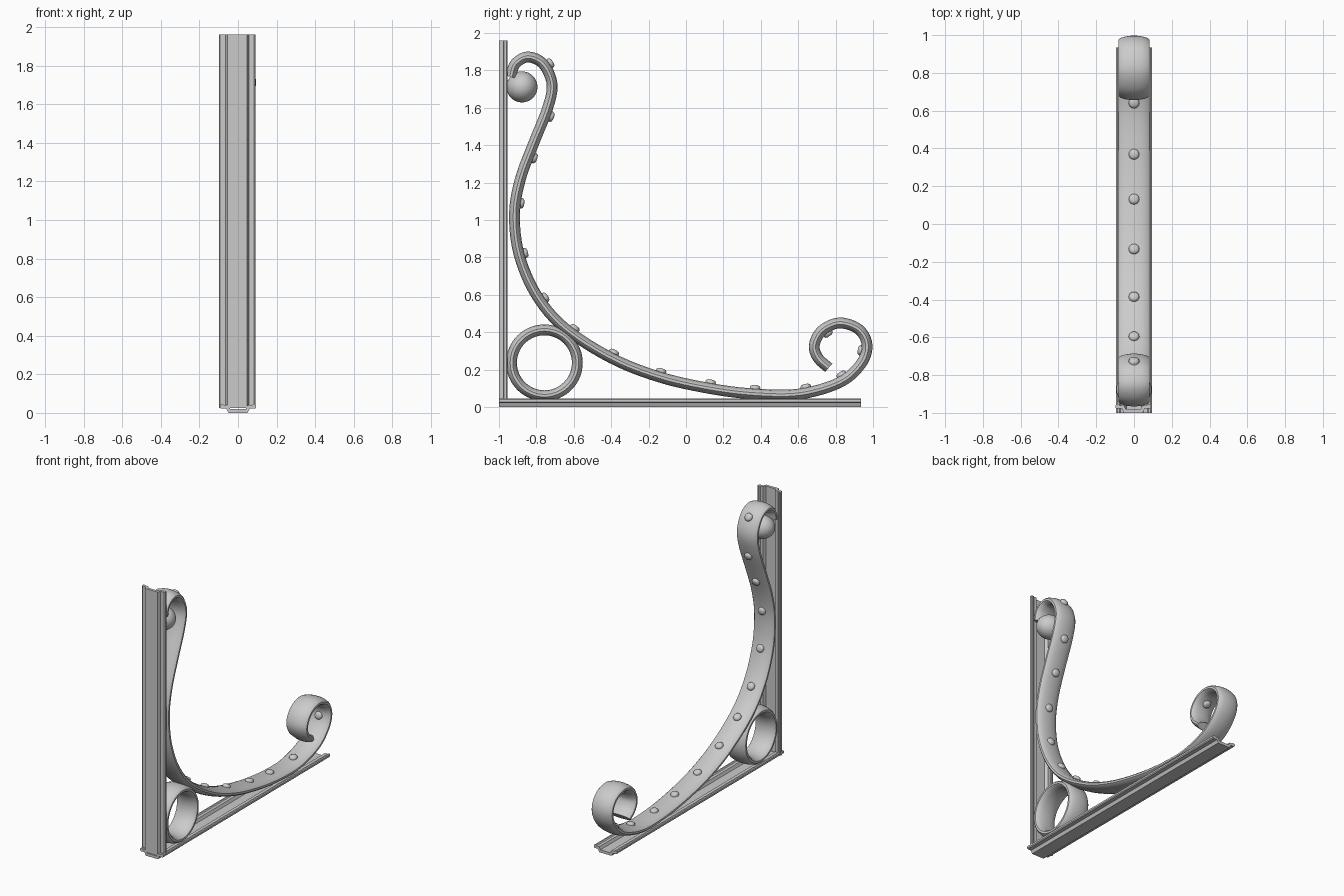
import bpy, bmesh, math
from mathutils import Vector

if "Cube" in bpy.data.objects:
    bpy.data.objects.remove(bpy.data.objects["Cube"])


def sweep(name, path, section, closed=False, angle=35):
    """Loft a (x, offset) section along a path of (y, z) points."""
    n, m = len(path), len(section)
    bm = bmesh.new()
    rings = []
    for i, p in enumerate(path):
        a = path[(i - 1) % n] if closed or i > 0 else p
        b = path[(i + 1) % n] if closed or i < n - 1 else p
        t = (b - a).normalized()
        nrm = Vector((-t.y, t.x))
        rings.append([bm.verts.new((x, p.x + nrm.x * o, p.y + nrm.y * o)) for x, o in section])
    for i in range(n if closed else n - 1):
        r, s = rings[i], rings[(i + 1) % n]
        for j in range(m):
            k = (j + 1) % m
            bm.faces.new((r[j], r[k], s[k], s[j]))
    if not closed:
        bm.faces.new(rings[0])
        bm.faces.new(rings[-1])
    bmesh.ops.recalc_face_normals(bm, faces=bm.faces)
    return finish(name, bm, angle)


def finish(name, bm, angle=35):
    me = bpy.data.meshes.new(name)
    bm.to_mesh(me)
    bm.free()
    ob = bpy.data.objects.new(name, me)
    bpy.context.collection.objects.link(ob)
    bpy.ops.object.select_all(action='DESELECT')
    ob.select_set(True)
    bpy.context.view_layer.objects.active = ob
    bpy.ops.object.shade_smooth_by_angle(angle=math.radians(angle))
    return ob


def smooth_path(pts, steps):
    """Catmull-Rom curve through the points."""
    p = [Vector(q) for q in pts]
    p = [2 * p[0] - p[1]] + p + [2 * p[-1] - p[-2]]
    out = []
    for i in range(1, len(p) - 2):
        a, b, c, d = p[i - 1:i + 3]
        for s in range(steps):
            t = s / steps
            out.append(0.5 * (2 * b + (c - a) * t + (2 * a - 5 * b + 4 * c - d) * t * t
                              + (3 * b - a - 3 * c + d) * t ** 3))
    return out + [p[-2]]


# Rails: hat-shaped channel, web outside and lipped flanges inside
half = [(0.05, 0), (0.06, 0.022), (0.088, 0.022), (0.094, 0.028), (0.094, 0.041),
        (0.088, 0.046), (0.078, 0.046), (0.072, 0.04), (0.05, 0.04), (0.04, 0.02)]
hat = half + [(-x, o) for x, o in reversed(half)]
sweep("bottom_rail", [Vector((-1, 0)), Vector((0.935, 0))], hat)
upright = sweep("upright_rail", [Vector((-1, 1.96)), Vector((-1, 0.025))], hat)
upright.location.x = -0.004

# Crowned bar section shared by the scroll and the ring
quarter = [(0.083, 0.007), (0.072, 0.017), (0.045, 0.025), (0.016, 0.029)]
top = quarter + [(-x, o) for x, o in reversed(quarter)]
bar = top + [(-x, -o) for x, o in top]

# Scroll
pts = [(-.937, 1.765), (-.913, 1.835), (-.845, 1.872), (-.763, 1.834), (-.716, 1.725),
       (-.742, 1.592), (-.817, 1.405), (-.886, 1.217), (-.917, 1.03), (-.892, .815),
       (-.80, .60), (-.65, .424), (-.40, .263), (-.142, .161), (.126, .1), (.367, .07),
       (.608, .07), (.822, .132), (.935, .23), (.968, .33), (.925, .415), (.822, .45),
       (.728, .41), (.686, .332), (.706, .263), (.763, .21)]
path = smooth_path(pts, 6)
sweep("scroll", path, bar)

# Ring in the corner
ring = [Vector((-0.757 + 0.176 * math.cos(a), 0.237 + 0.176 * math.sin(a)))
        for a in (2 * math.pi * i / 64 for i in range(64))]
sweep("corner_ring", ring, bar, closed=True)

# Ball held by the upper curl
bm = bmesh.new()
bmesh.ops.create_uvsphere(bm, u_segments=32, v_segments=16, radius=0.083)
ball = finish("ball", bm)
ball.location = (0, -0.877, 1.712)
ball.scale.x = 1.14

# Rivets along the scroll face
spots = [(-.725, 1.83), (-.72, 1.555), (-.822, 1.32), (-.881, 1.078), (-.854, .836),
         (-.747, .611), (-.576, .434), (-.367, .295), (-.131, .198), (.115, .139), (.367, .102),
         (.624, .097), (.849, .166), (.919, .306), (.763, .397)]
profile = [(0.028, -0.012), (0.028, 0.008), (0.023, 0.016), (0.012, 0.02)]
for i, s in enumerate(spots):
    k = min(range(1, len(path) - 1), key=lambda j: (path[j] - Vector(s)).length)
    t = (path[k + 1] - path[k - 1]).normalized()
    nrm = Vector((0, -t.y, t.x))
    bm = bmesh.new()
    loops = [[bm.verts.new((r * math.cos(a), r * math.sin(a), h))
              for a in (2 * math.pi * j / 16 for j in range(16))] for r, h in profile]
    for lo, hi in zip(loops, loops[1:]):
        for j in range(16):
            q = (j + 1) % 16
            bm.faces.new((lo[j], lo[q], hi[q], hi[j]))
    bm.faces.new(loops[-1])
    bm.faces.new(loops[0][::-1])
    rivet = finish(f"rivet_{i + 1}", bm, 50)
    rivet.location = Vector((0, path[k].x, path[k].y)) + nrm * 0.028
    rivet.rotation_euler = nrm.to_track_quat('Z', 'Y').to_euler()
